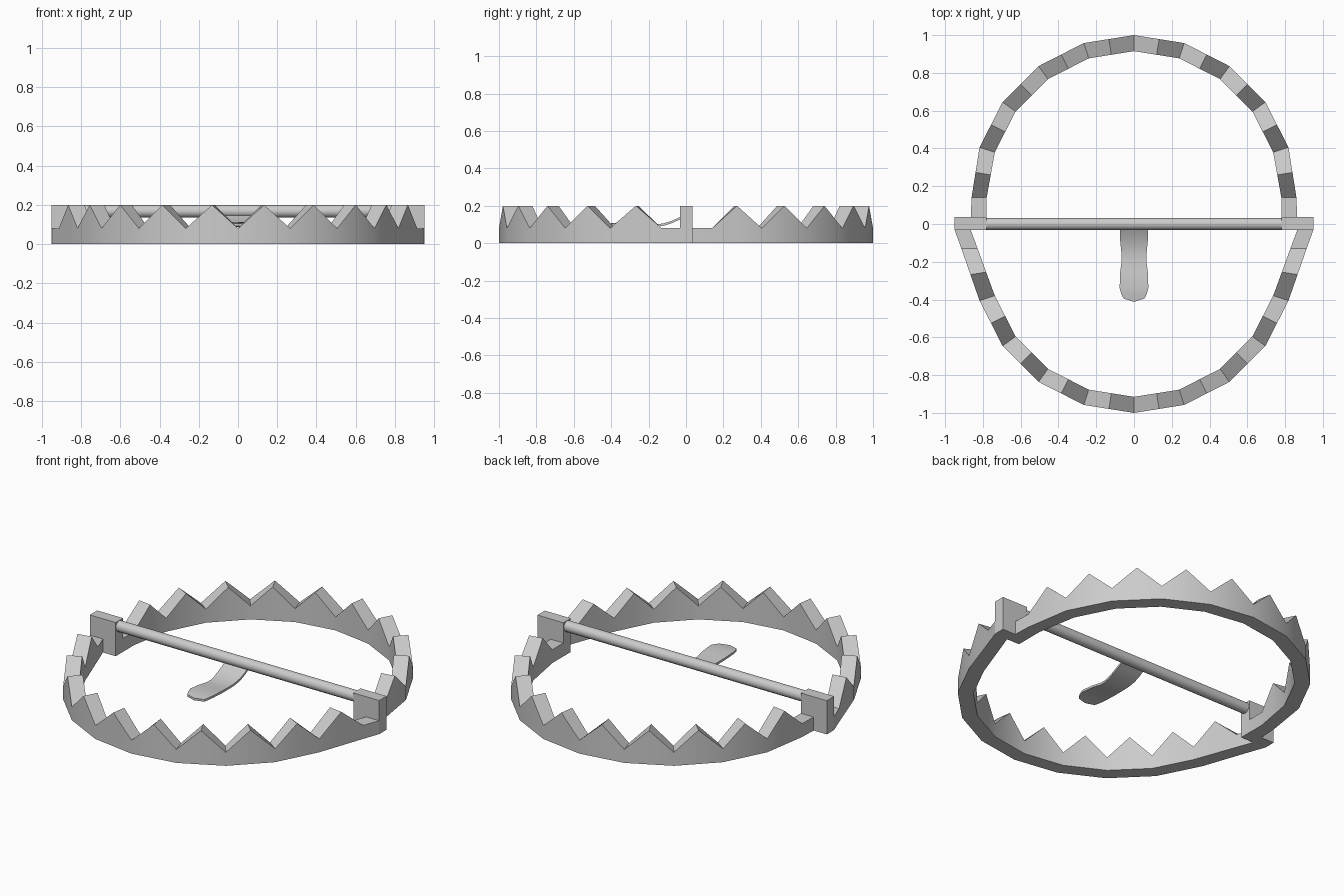
import bpy, bmesh
from math import sin, cos, radians, pi

if "Cube" in bpy.data.objects:
    bpy.data.objects.remove(bpy.data.objects["Cube"])


def make_object(name, bm):
    bmesh.ops.recalc_face_normals(bm, faces=bm.faces[:])
    me = bpy.data.meshes.new(name)
    bm.to_mesh(me)
    bm.free()
    ob = bpy.data.objects.new(name, me)
    bpy.context.collection.objects.link(ob)
    bpy.ops.object.select_all(action='DESELECT')
    ob.select_set(True)
    bpy.context.view_layer.objects.active = ob
    bpy.ops.object.shade_smooth_by_angle(angle=radians(30))
    return ob


def loft(bm, sections):
    """Bridge equal-length closed sections and cap both ends."""
    rings = [[bm.verts.new(p) for p in s] for s in sections]
    n = len(rings[0])
    for a, b in zip(rings, rings[1:]):
        for i in range(n):
            j = (i + 1) % n
            bm.faces.new((a[i], a[j], b[j], b[i]))
    bm.faces.new(rings[0])
    bm.faces.new(rings[-1])


# Toothed half-ring: valleys at the bends, tooth tips at segment middles
def jaw(name, side, hinge, end):
    half = []
    for k in range(6):
        a = radians(18 * k)
        ro, ri = 0.86, 0.775
        half.append(((ro * sin(a), side * (0.14 + ro * cos(a))),
                     (ri * sin(a), side * (0.14 + ri * cos(a)))))
    half[5] = hinge
    half.append(end)
    full = [((-o[0], o[1]), (-i[0], i[1])) for o, i in half[:0:-1]] + half
    stations = []
    for n, (o, i) in enumerate(full):
        stations.append((o, i, 0.08))
        if 1 <= n < len(full) - 2:          # end segments stay flat
            o2, i2 = full[n + 1]
            mid = lambda p, q: ((p[0] + q[0]) / 2, (p[1] + q[1]) / 2)
            stations.append((mid(o, o2), mid(i, i2), 0.2))
    bm = bmesh.new()
    loft(bm, [[(*o, 0), (*i, 0), (*i, h), (*o, h)] for o, i, h in stations])
    return make_object(name, bm)


jaw("back_jaw", 1, ((0.86, 0.14), (0.78, 0.14)), ((0.865, 0), (0.78, 0)))
jaw("front_jaw", -1, ((0.914, -0.13), (0.828, -0.13)), ((0.95, -0.03), (0.865, -0.03)))

# Hinge blocks
for name, s in (("right_hinge_block", 1), ("left_hinge_block", -1)):
    bm = bmesh.new()
    sq = [(0.78, -0.033), (0.95, -0.033), (0.95, 0.036), (0.78, 0.036)]
    loft(bm, [[(s * x, y, z) for x, y in sq] for z in (0, 0.2)])
    make_object(name, bm)

# Cross rod
bm = bmesh.new()
loft(bm, [[(x, 0.032 * cos(t * pi / 8), 0.167 + 0.032 * sin(t * pi / 8))
           for t in range(16)] for x in (-0.79, 0.79)])
make_object("cross_rod", bm)

# Trigger pedal: (y, z, half width)
profile = [(0.0, 0.158, 0.075), (-0.04, 0.136, 0.075), (-0.08, 0.118, 0.074),
           (-0.12, 0.106, 0.07), (-0.16, 0.1, 0.066), (-0.2, 0.1, 0.066),
           (-0.26, 0.107, 0.074), (-0.34, 0.113, 0.076), (-0.375, 0.109, 0.066),
           (-0.395, 0.105, 0.055)]
bm = bmesh.new()
sections = []
for n, (y, z, w) in enumerate(profile):
    ym = -0.412 if n == len(profile) - 1 else y
    t = 0.013
    sections.append([(-w, y, z), (0, ym, z), (w, y, z),
                     (w, y, z - t), (0, ym, z - t), (-w, y, z - t)])
loft(bm, sections)
make_object("trigger_pedal", bm)
